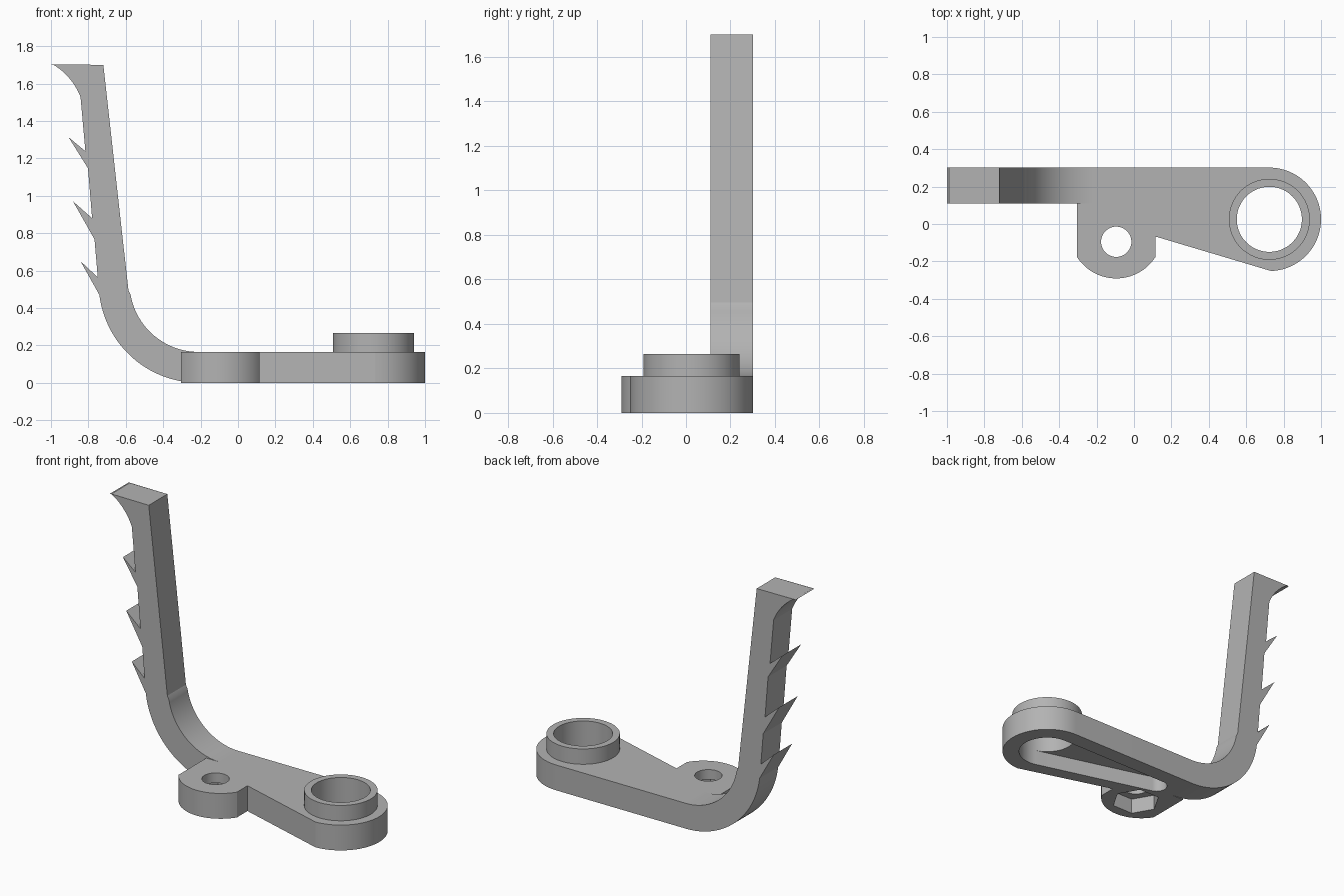
import bpy, bmesh
from math import sin, cos, pi, radians, atan2, hypot, acos
from mathutils import Matrix

if "Cube" in bpy.data.objects:
    bpy.data.objects.remove(bpy.data.objects["Cube"], do_unlink=True)

grey = bpy.data.materials.new("plain grey")
grey.use_nodes = True
colour = (0.45, 0.45, 0.45, 1)
grey.diffuse_color = colour
grey.node_tree.nodes["Principled BSDF"].inputs["Base Color"].default_value = colour


def arc(cx, cy, r, start, end, n=32):
    """Points along an arc, angles in degrees."""
    angles = [radians(start + (end - start) * i / n) for i in range(n + 1)]
    return [(cx + r * cos(a), cy + r * sin(a)) for a in angles]


def circle(cx, cy, r, n=72):
    return arc(cx, cy, r, 0, 360, n)[:-1]


def prism(name, outline, low, high, upright=False):
    """Extrude an outline along z, or along y when it is drawn upright in xz."""
    bm = bmesh.new()
    place = (lambda a, b: (a, low, b)) if upright else (lambda a, b: (a, b, low))
    face = bm.faces.new([bm.verts.new(place(a, b)) for a, b in outline])
    step = (0, high - low, 0) if upright else (0, 0, high - low)
    top = bmesh.ops.extrude_face_region(bm, geom=[face])["geom"]
    bmesh.ops.translate(bm, vec=step, verts=[v for v in top if isinstance(v, bmesh.types.BMVert)])
    bmesh.ops.recalc_face_normals(bm, faces=bm.faces)
    mesh = bpy.data.meshes.new(name)
    bm.to_mesh(mesh)
    bm.free()
    mesh.materials.append(grey)
    obj = bpy.data.objects.new(name, mesh)
    bpy.context.collection.objects.link(obj)
    return obj


def activate(obj):
    bpy.ops.object.select_all(action="DESELECT")
    obj.select_set(True)
    bpy.context.view_layer.objects.active = obj


def cut(obj, outline, low, high):
    """Cut a vertical pocket or hole out of a part."""
    cutter = prism("cutter", outline, low, high)
    cutter.hide_render = True
    mod = obj.modifiers.new("cut", "BOOLEAN")
    mod.operation, mod.solver, mod.object = "DIFFERENCE", "EXACT", cutter
    activate(obj)
    bpy.ops.object.modifier_apply(modifier=mod.name)
    bpy.data.objects.remove(cutter, do_unlink=True)


# Shared dimensions
THICK = 0.165
RING = (0.7235, 0.025)
BOLT = (-0.095, -0.095)
BACK, INNER = 0.301, 0.11
JOIN_X = -0.21
BORE = 0.174

# Base plate with a bolt tab and a round end
plate = prism("base_plate",
              [(JOIN_X, BACK), (JOIN_X, INNER), (-0.305, INNER)]
              + arc(BOLT[0], -0.042, 0.249, 212.3, 327.7)
              + [(0.115, -0.067)]
              + arc(*RING, 0.2765, -88, 90, 40), 0, THICK)

# Tapered recess under the plate, wrapped around two circles
end, end_r = (-0.07, 0.134), 0.065
heading = atan2(RING[1] - end[1], RING[0] - end[0])
spread = acos((BORE - end_r) / hypot(RING[0] - end[0], RING[1] - end[1]))
big_from = (heading - pi + spread) * 180 / pi
big_to = (heading + pi - spread) * 180 / pi
recess = (arc(*RING, BORE, big_from, big_to, 48)
          + arc(*end, end_r, big_to, big_from + 360, 32))
cut(plate, recess, -0.1, 0.1)

# Ring bore, bolt hole and hexagonal nut pocket
cut(plate, circle(*RING, BORE), -0.2, 0.5)
cut(plate, circle(*BOLT, 0.081, 48), -0.2, 0.5)
cut(plate, circle(*BOLT, 0.148, 6), -0.1, 0.1)

# Raised collar
collar = prism("collar", circle(*RING, 0.2165), THICK, 0.265)
cut(collar, circle(*RING, BORE), -0.2, 0.5)

# Upright arm: curved foot, barbed outer edge and hooked top
barbs = [(-0.842, 0.65), (-0.75, 0.564), (-0.767, 0.767),
         (-0.882, 0.97), (-0.78, 0.88), (-0.802, 1.147),
         (-0.906, 1.313), (-0.816, 1.238)]
hook = arc(-1.17, 1.4, 0.352, 21.2, 59, 12) + [(-1, 1.7), (-0.72, 1.7)]
arm = prism("barbed_arm",
            arc(JOIN_X, 0.535, 0.535, 270, 187)
            + barbs + hook
            + arc(JOIN_X, 0.535, 0.37 + 0.008, 186, 186, 1)[:1]
            + arc(JOIN_X, 0.535, 0.37, 190, 270),
            INNER, BACK, upright=True)

for part in (plate, collar, arm):
    activate(part)
    bpy.ops.object.shade_smooth_by_angle(angle=radians(14))
